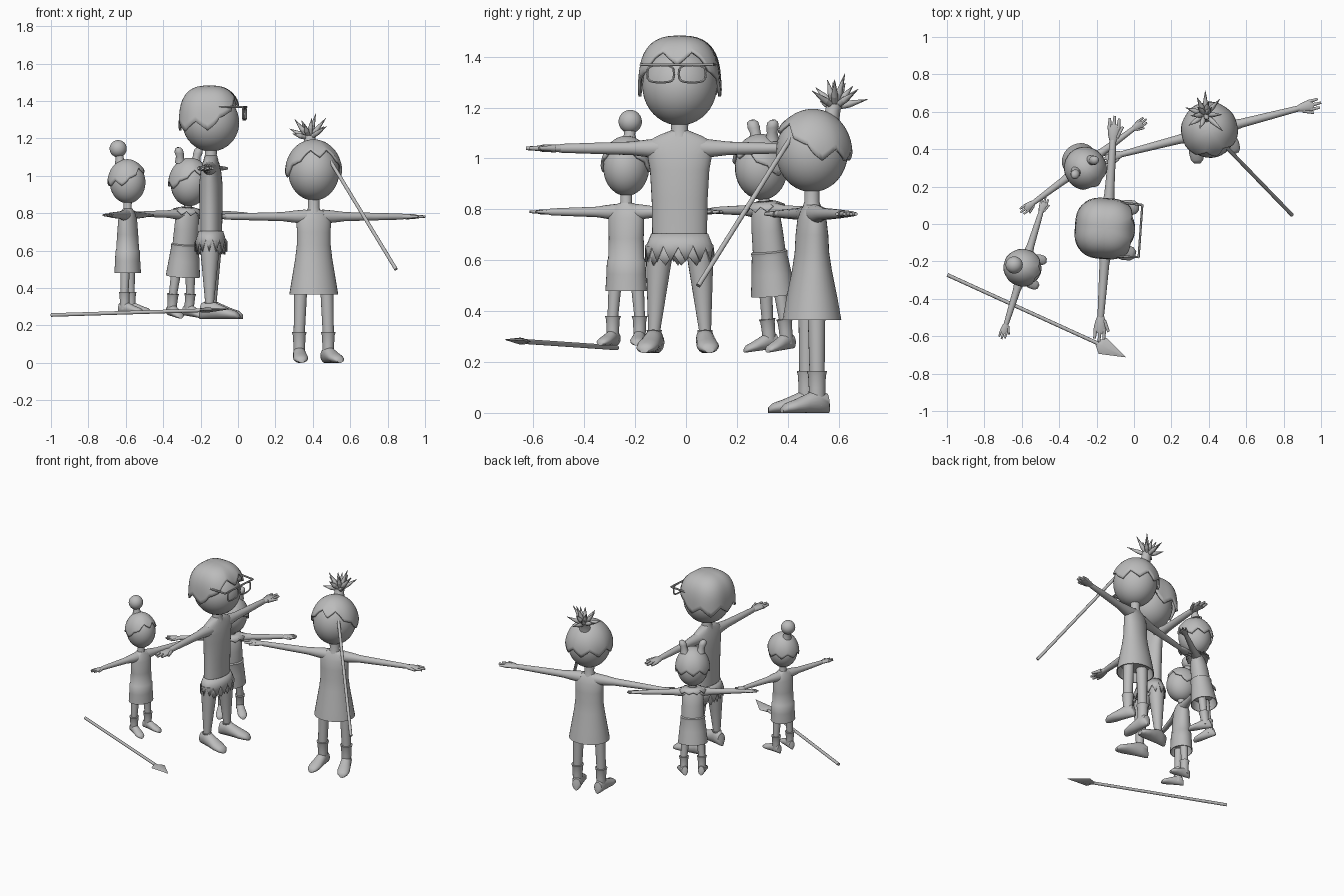
import bpy, bmesh, math, random
from math import sin, cos, pi, radians
from mathutils import Matrix, Vector

if "Cube" in bpy.data.objects:
    bpy.data.objects.remove(bpy.data.objects["Cube"])

random.seed(4)
GREY = bpy.data.materials.new("plain_grey")
GREY.diffuse_color = (0.5, 0.5, 0.5, 1)
GREY.use_nodes = True
GREY.node_tree.nodes["Principled BSDF"].inputs["Base Color"].default_value = GREY.diffuse_color
T = Matrix.Translation


def R(deg, axis):
    return Matrix.Rotation(radians(deg), 4, axis)


def finish(name, bm, M, thick=0):
    bm.transform(M)
    bmesh.ops.recalc_face_normals(bm, faces=bm.faces)
    me = bpy.data.meshes.new(name)
    bm.to_mesh(me)
    bm.free()
    me.materials.append(GREY)
    me.shade_smooth()
    me.set_sharp_from_angle(angle=radians(50))
    ob = bpy.data.objects.new(name, me)
    bpy.context.collection.objects.link(ob)
    if thick:
        mod = ob.modifiers.new("thickness", 'SOLIDIFY')
        mod.thickness = thick
        mod.offset = -1
    return ob


def loft(name, rings, M, seg=24, jag=0, cap=True, thick=0):
    """Skin over elliptical rings (x, y, z, rx, ry); jag makes the last ring ragged."""
    bm = bmesh.new()
    loops = []
    for k, (x, y, z, rx, ry) in enumerate(rings):
        j = jag if k == len(rings) - 1 else 0
        loops.append([bm.verts.new((x + rx * cos(2 * pi * i / seg), y + ry * sin(2 * pi * i / seg),
                                    z + j * (i % 2) * random.uniform(0.6, 1)))
                      for i in range(seg)])
    for a, b in zip(loops, loops[1:]):
        for i in range(seg):
            n = (i + 1) % seg
            bm.faces.new((a[i], a[n], b[n], b[i]))
    if cap:
        bm.faces.new(loops[0])
        bm.faces.new(loops[-1])
    return finish(name, bm, M, thick)


def rod(name, p, q, M, r0, r1=None, seg=10):
    p, q = Vector(p), Vector(q)
    d = q - p
    A = M @ T(p) @ d.to_track_quat('Z', 'Y').to_matrix().to_4x4()
    r1 = r0 if r1 is None else r1
    return loft(name, [(0, 0, 0, r0, r0), (0, 0, d.length, r1, r1)], A, seg)


def ball(name, c, r, M):
    bm = bmesh.new()
    bmesh.ops.create_uvsphere(bm, u_segments=32, v_segments=20, radius=1)
    return finish(name, bm, M @ T(c) @ Matrix.Diagonal((*r, 1)))


def hair(name, c, r, M, front, back, jag, p=2.0):
    """Cap over the head whose lower edge (degrees from the crown) is short in front."""
    bm = bmesh.new()
    seg, rows = 64, 12
    top = bm.verts.new((c[0], c[1], c[2] + r[2]))
    cols = []
    for i in range(seg):
        a = 2 * pi * i / seg
        off = min(a, 2 * pi - a)
        s = min(1, max(0, (math.degrees(off) - 30) / 50))
        tri = abs((i / 8) % 1 - 0.5) * 2
        lim = radians(front + (back - front) * s * s * (3 - 2 * s) + jag * (2 * tri - 1))
        col = []
        for k in range(1, rows + 1):
            t = k / rows
            d = (sin(lim * t) * sin(a), -sin(lim * t) * cos(a), cos(lim * t))
            m = sum(abs(v) ** p for v in d) ** (-1 / p) * (1 + 0.04 * t ** 4)
            col.append(bm.verts.new([c[n] + r[n] * d[n] * m for n in range(3)]))
        cols.append(col)
    for i in range(seg):
        a, b = cols[i], cols[(i + 1) % seg]
        bm.faces.new((top, a[0], b[0]))
        for k in range(rows - 1):
            bm.faces.new((a[k], a[k + 1], b[k + 1], b[k]))
    return finish(name, bm, M, 0.012)


def person(n, pos, yaw, tilt, torso, neck, arm, leg, boot, k, head):
    M = T(pos) @ R(yaw, 'Z') @ R(tilt, 'X')
    # clothes: hollow at the hem
    z0, w, d = torso[0]
    inner = [(0, 0, z0 + 0.06, w * .8, d * .8), (0, 0, z0, w * .95, d * .95)]
    loft(n + "_body", inner + [(0, 0, z, a, b) for z, a, b in torso], M, 32)
    loft(n + "_neck", [(0, 0, z, r, r * .95) for z, r in neck], M)
    ball(n + "_head", (0, 0, head[0]), head[1:], M)
    az, L, r = arm
    hipx, ankx, r0, r1, ztop = leg
    bh, br = boot
    for side, s in (("left", 1), ("right", -1)):
        S = M @ Matrix.Scale(s, 4, (1, 0, 0))
        # arm with sleeve, palm, fingers and thumb
        A = S @ T((0, 0, az)) @ R(90, 'Y')
        q = L - 0.14 * k
        loft(f"{n}_{side}_arm", [(0, 0, z, a, a) for z, a in (
            (.05 * k, r * 1.9), (.12 * k, r * 1.6), (.19 * k, r * 1.2), (L * .55, r), (q, r * .8), (q + .01, r * .7))], A, 16)
        loft(f"{n}_{side}_palm", [(0, 0, q + k * z, k * a, k * b) for z, a, b in (
            (-.01, .013, .014), (.03, .016, .027), (.075, .014, .034), (.095, .009, .03))], A, 16)
        for f in (-.023, 0, .023):
            rod(f"{n}_{side}_finger", (0, f * k, q + .07 * k), (0, f * k * 1.1, L - abs(f) * .6 * k), A, .012 * k, .007 * k)
        rod(f"{n}_{side}_thumb", (0, -.018 * k, q + .025 * k), (0, -.048 * k, q + .085 * k), A, .013 * k, .007 * k)
        # leg, boot shaft and foot
        mid = (ztop + bh) / 2
        loft(f"{n}_{side}_leg", [(hipx, 0, ztop, r0, r0), ((hipx + ankx) / 2, 0, mid, (r0 + r1) / 2, (r0 + r1) / 2),
                                 (ankx, 0, bh, r1, r1), (ankx, 0, .04 * k, r1, r1)], S, 20)
        loft(f"{n}_{side}_boot", [(ankx, 0, .03 * k, br * .8, br * .9), (ankx, 0, bh * .6, br * .85, br * .88),
                                  (ankx, 0, bh - .02 * k, br * .92, br * .95), (ankx, 0, bh, br * 1.08, br * 1.08)], S, 20)
        F = S @ T((ankx, 0, 0)) @ R(10, 'Z') @ R(90, 'X')
        loft(f"{n}_{side}_foot", [(0, k * h, k * f, k * w, k * h) for f, w, h in (
            (-.056, .012, .02), (-.045, .03, .042), (0, .036, .052), (.05, .039, .04),
            (.105, .044, .028), (.145, .036, .021), (.165, .018, .012))], F, 20)
    return M


# tall man with glasses and a ragged skirt
M = person("man", (-.145, -.025, .235), 86, 0,
           [(.38, .11, .062), (.47, .108, .06), (.6, .11, .062), (.72, .117, .062), (.78, .128, .056),
            (.83, .13, .045), (.855, .085, .036), (.875, .035, .03)],
           [(.85, .042), (.88, .033), (.93, .036)], (.805, .605, .022),
           (.078, .1, .056, .024, .42), (.09, .028), 1.0, (1.05, .147, .152, .155))
hair("man_hair", (0, .008, 1.06), (.158, .158, .188), M, 62, 98, 7, 2.7)
loft("ragged_skirt", [(0, 0, .47, .112, .066), (0, 0, .43, .128, .078), (0, 0, .36, .138, .088)], M, 28, .07, False, .006)
loft("ragged_underskirt", [(0, 0, .45, .105, .06), (0, 0, .40, .12, .07), (0, 0, .345, .125, .078)], M @ R(9, 'Z'), 24, .05, False, .006)
for s in (-1, 1):
    pts = []
    for i in range(16):
        c, d = cos(2 * pi * i / 16), sin(2 * pi * i / 16)
        pts.append((s * .062 + .053 * math.copysign(abs(c) ** .6, c), -.18,
                    1.098 + .034 * math.copysign(abs(d) ** .6, d)))
    for i in range(16):
        rod("glasses_rim", pts[i - 1], pts[i], M, .005, seg=6)
    rod("glasses_temple", (s * .14, -.18, 1.133), (s * .145, -.05, 1.135), M, .006, seg=6)
rod("glasses_bar", (-.142, -.18, 1.133), (.142, -.18, 1.133), M, .006, seg=6)

# woman with a spiky topknot
M = person("woman", (.405, .495, 0), 14.5, 0,
           [(.365, .132, .115), (.45, .118, .1), (.56, .1, .077), (.63, .092, .066), (.7, .092, .062),
            (.76, .094, .054), (.8, .08, .04), (.818, .045, .03)],
           [(.79, .045), (.83, .031), (.9, .032)], (.782, .615, .02),
           (.07, .08, .036, .03, .45), (.165, .037), .92, (1.025, .137, .142, .157))
hair("woman_hair", (0, .004, 1.035), (.147, .15, .16), M, 58, 97, 8)
loft("topknot_band", [(0, .07, 1.15, .04, .04), (0, .085, 1.19, .03, .03), (0, .095, 1.215, .034, .034)], M)
for i in range(13):
    a, t = i * 2.4, radians(18 + 5 * i)
    base = Vector((0, .092, 1.2))
    d = Vector((sin(t) * cos(a), sin(t) * sin(a) + .22, cos(t))).normalized()
    tip = base + d * random.uniform(.11, .15)
    m = base + d * .06
    rod("topknot_spike", base, m, M, .011, .014, 8)
    rod("topknot_spike_tip", m, tip, M, .014, .001, 8)

# child at the back, leaning forward, two small buns
M = person("back_child", (-.31, .365, .25), 36.5, 7,
           [(.215, .095, .085), (.3, .086, .075), (.37, .078, .066), (.385, .08, .068), (.39, .072, .06), (.47, .07, .056),
            (.53, .07, .048), (.565, .06, .035), (.58, .03, .025)],
           [(.565, .03), (.59, .022), (.63, .025)], (.55, .42, .017),
           (.045, .057, .028, .022, .26), (.12, .03), .68, (.715, .1, .104, .122))
hair("back_child_hair", (0, .003, .722), (.109, .113, .13), M, 62, 98, 7)
loft("leaf_collar", [(0, 0, .588, .03, .03), (0, 0, .582, .055, .05), (0, 0, .552, .09, .075)], M, 20, .022, False, .005)
for s in (-1, 1):
    loft("small_bun", [(s * .05, .03, .82, .03, .03), (s * .056, .03, .855, .021, .021), (s * .062, .03, .875, .025, .025),
                       (s * .066, .03, .895, .022, .022), (s * .068, .03, .905, .01, .01)], M, 16)

# child on the left with a round bun
M = person("left_child", (-.59, -.235, .265), 72.7, 0,
           [(.215, .083, .07), (.28, .079, .066), (.335, .077, .064), (.34, .072, .06), (.42, .07, .055),
            (.5, .072, .048), (.54, .062, .036), (.56, .03, .025)],
           [(.545, .03), (.565, .022), (.62, .025)], (.525, .398, .017),
           (.045, .055, .026, .021, .25), (.115, .029), .65, (.7, .09, .096, .112))
hair("left_child_hair", (0, .003, .707), (.097, .102, .117), M, 60, 95, 7)
loft("bun_stem", [(0, .035, .79, .035, .035), (0, .045, .83, .022, .022), (0, .05, .86, .026, .026)], M, 16)
ball("round_bun", (0, .053, .88), (.046, .046, .046), M)

# spears
I = Matrix.Identity(4)
start, neck, tip = Vector((-.998, -.272, .256)), Vector((-.19, -.64, .281)), Vector((-.045, -.712, .288))
rod("floor_spear_shaft", start, neck, I, .01)
axis = tip - neck
B = T(neck) @ axis.to_track_quat('Z', 'Y').to_matrix().to_4x4()
loft("floor_spear_blade", [(0, 0, -.01, .014, .012), (0, 0, .025, .048, .014), (0, 0, axis.length, .001, .001)], B, 4)
rod("slanted_spear_shaft", (.845, .048, .5), (.475, .43, 1.11), I, .01)
